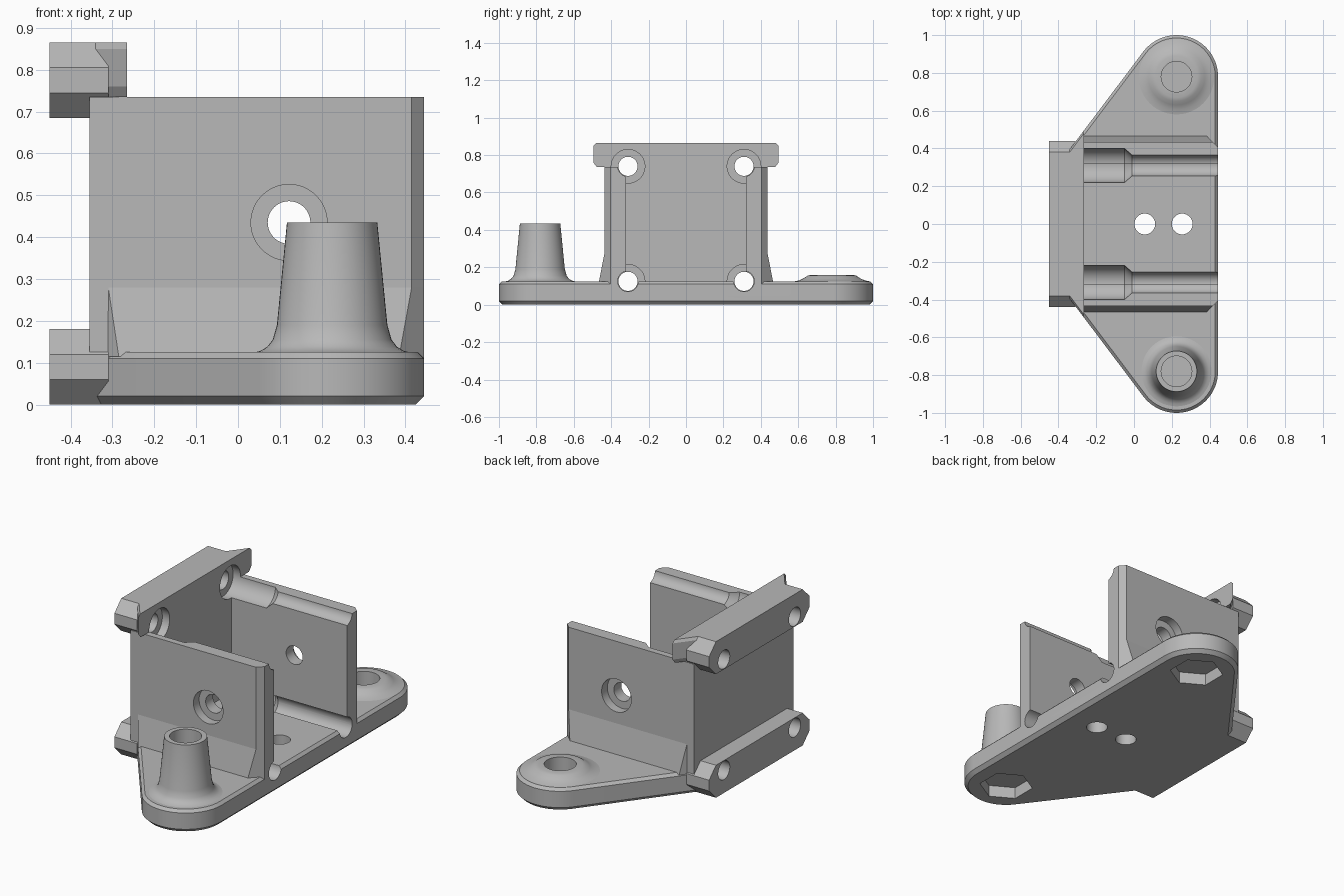
import bpy, bmesh, math
from math import cos, sin, tan, tau, radians

old = bpy.data.objects.get("Cube")
if old:
    bpy.data.objects.remove(old, do_unlink=True)

# One plain grey plastic
GREY = (0.48, 0.48, 0.48, 1)
mat = bpy.data.materials.new("grey plastic")
mat.use_nodes = True
mat.diffuse_color = GREY
mat.node_tree.nodes["Principled BSDF"].inputs["Base Color"].default_value = GREY


def loft(name, rings):
    """Closed solid through a list of matching point rings."""
    bm = bmesh.new()
    loops = [[bm.verts.new(p) for p in ring] for ring in rings]
    n = len(loops[0])
    for a, b in zip(loops, loops[1:]):
        for i in range(n):
            j = (i + 1) % n
            bm.faces.new((a[i], a[j], b[j], b[i]))
    bm.faces.new(loops[0])
    bm.faces.new(loops[-1])
    bmesh.ops.recalc_face_normals(bm, faces=bm.faces)
    mesh = bpy.data.meshes.new(name)
    bm.to_mesh(mesh)
    bm.free()
    mesh.materials.append(mat)
    obj = bpy.data.objects.new(name, mesh)
    bpy.context.scene.collection.objects.link(obj)
    return obj


def lathe(name, profile, center, axis, sides=48):
    """Revolve (position along axis, radius) pairs around an x, y or z axis."""
    rings = []
    for t, r in profile:
        ring = []
        for i in range(sides):
            u, v = r * cos(tau * i / sides), r * sin(tau * i / sides)
            p = {"x": (t, u, v), "y": (v, t, u), "z": (v, u, t)}[axis]
            ring.append([p[k] + center[k] for k in range(3)])
        rings.append(ring)
    return loft(name, rings)


def mirrored(half):
    """Complete a half outline across y = 0."""
    return half + [(x, -y) for x, y in reversed(half)]


# Shared dimensions
EAR_X, EAR_Y, EAR_R = 0.225, 0.78, 0.22
SLOPE = radians(37)
BACK, PLATE_FRONT, FRONT = -0.355, -0.265, 0.445
SCREW_Y, LOW_Z, HIGH_Z = 0.31, 0.125, 0.74


def flank_y(x, inset=0):
    """Height of the sloping flank that runs tangent to the ear."""
    r = EAR_R - inset
    tx, ty = EAR_X - r * cos(SLOPE), EAR_Y + r * sin(SLOPE)
    return ty + (x - tx) / tan(SLOPE)


parts = []

# Base with rounded ears and chamfered rim
rings = []
for inset, z in ((0.02, 0), (0, 0.02), (0, 0.11), (0.015, 0.125)):
    r = EAR_R - inset
    half = []
    for i in range(33):
        a = (math.pi - SLOPE) * i / 32
        half.append((EAR_X + r * cos(a), EAR_Y + r * sin(a)))
    half.append((BACK, flank_y(BACK, inset)))
    rings.append([(x, y, z) for x, y in mirrored(half)])
parts.append(loft("base", rings))

# Lip along the top, with ends on the same sloping flank
rings = []
for inset, z in ((0.02, 0.735), (0, 0.76), (0, 0.85), (0.015, 0.865)):
    half = [(x, flank_y(x) - inset) for x in (PLATE_FRONT, BACK)]
    rings.append([(x, y, z) for x, y in mirrored(half)])
parts.append(loft("top_lip", rings))

# Back plate
plate = mirrored([(PLATE_FRONT, 0.43), (BACK, 0.43)])
parts.append(loft("back_plate", [[(x, y, z) for x, y in plate] for z in (0.05, 0.735)]))

# Mounting bars with chamfered ends
W, C, H = 0.44, 0.06, 0.18
for name, z0 in (("lower_bar", 0), ("upper_bar", 0.685)):
    section = mirrored([(0, W - C), (C, W), (H - C, W), (H, W - C)])
    parts.append(loft(name, [[(x, y, z + z0) for z, y in section] for x in (-0.45, -0.31)]))

# Side walls with a flared foot
for side, s in (("left", 1), ("right", -1)):
    tag = "back" if s > 0 else "front"
    outline = [(BACK, 0.32), (BACK, 0.435), (0.415, 0.435), (FRONT, 0.405), (FRONT, 0.32)]
    parts.append(loft(tag + "_wall", [[(x, s * y, z) for x, y in outline] for z in (0.06, 0.735)]))
    foot = [[(-0.33, 0.41), (-0.285, 0.467), (0.385, 0.467), (FRONT, 0.405)],
            [(-0.33, 0.41), (-0.31, 0.435), (0.415, 0.435), (FRONT, 0.405)]]
    parts.append(loft(tag + "_wall_foot",
                      [[(x, s * y, z) for x, y in ring] for ring, z in zip(foot, (0.115, 0.28))]))

# Tall tapered post and short boss, both with a flowing foot
parts.append(lathe("tall_post", [(0.1, 0.19), (0.124, 0.19), (0.128, 0.172), (0.138, 0.155),
                                 (0.155, 0.142), (0.19, 0.132), (0.435, 0.108)],
                   (EAR_X, -EAR_Y, 0), "z"))
parts.append(lathe("short_boss", [(0.1, 0.205), (0.124, 0.205), (0.13, 0.175), (0.142, 0.15),
                                  (0.155, 0.13), (0.16, 0.11)],
                   (EAR_X, EAR_Y, 0), "z"))

# Cutters
cutters = []
for s in (1, -1):
    # stepped screw channels along the walls
    for z in (LOW_Z, HIGH_Z):
        cutters.append(lathe("channel_cutter",
                             [(-0.6, 0.051), (-0.31, 0.051), (-0.31, 0.09), (-0.05, 0.09),
                              (-0.01, 0.055), (0.6, 0.055)], (0, s * SCREW_Y, z), "x"))
    # counterbored hole through each wall
    cutters.append(lathe("wall_hole_cutter",
                         [(s * 0.2, 0.051), (s * 0.385, 0.051), (s * 0.385, 0.091), (s * 0.6, 0.091)],
                         (0.122, 0, 0.435), "y"))
    # blind screw hole above a hexagonal nut pocket
    cutters.append(lathe("post_hole_cutter", [(0.08, 0.081), (0.6, 0.081)],
                         (EAR_X, s * EAR_Y, 0), "z"))
    cutters.append(lathe("nut_pocket_cutter", [(-0.1, 0.14), (0.065, 0.14)],
                         (EAR_X, s * EAR_Y, 0), "z", 6))
for x in (0.057, 0.255):
    cutters.append(lathe("floor_hole_cutter", [(-0.1, 0.055), (0.3, 0.055)], (x, 0, 0), "z"))


def bounds(obj):
    return [(min(c), max(c)) for c in zip(*(v.co for v in obj.data.vertices))]


def overlap(a, b):
    return all(p[0] < q[1] and q[0] < p[1] for p, q in zip(bounds(a), bounds(b)))


# Cut every part, then shade curved faces smoothly
for obj in parts:
    bpy.ops.object.select_all(action="DESELECT")
    bpy.context.view_layer.objects.active = obj
    obj.select_set(True)
    for cutter in cutters:
        if overlap(obj, cutter):
            mod = obj.modifiers.new("cut", "BOOLEAN")
            mod.operation = "DIFFERENCE"
            mod.solver = "EXACT"
            mod.object = cutter
            bpy.ops.object.modifier_apply(modifier=mod.name)
    bpy.ops.object.shade_smooth_by_angle(angle=radians(25))

for cutter in cutters:
    bpy.data.objects.remove(cutter, do_unlink=True)
